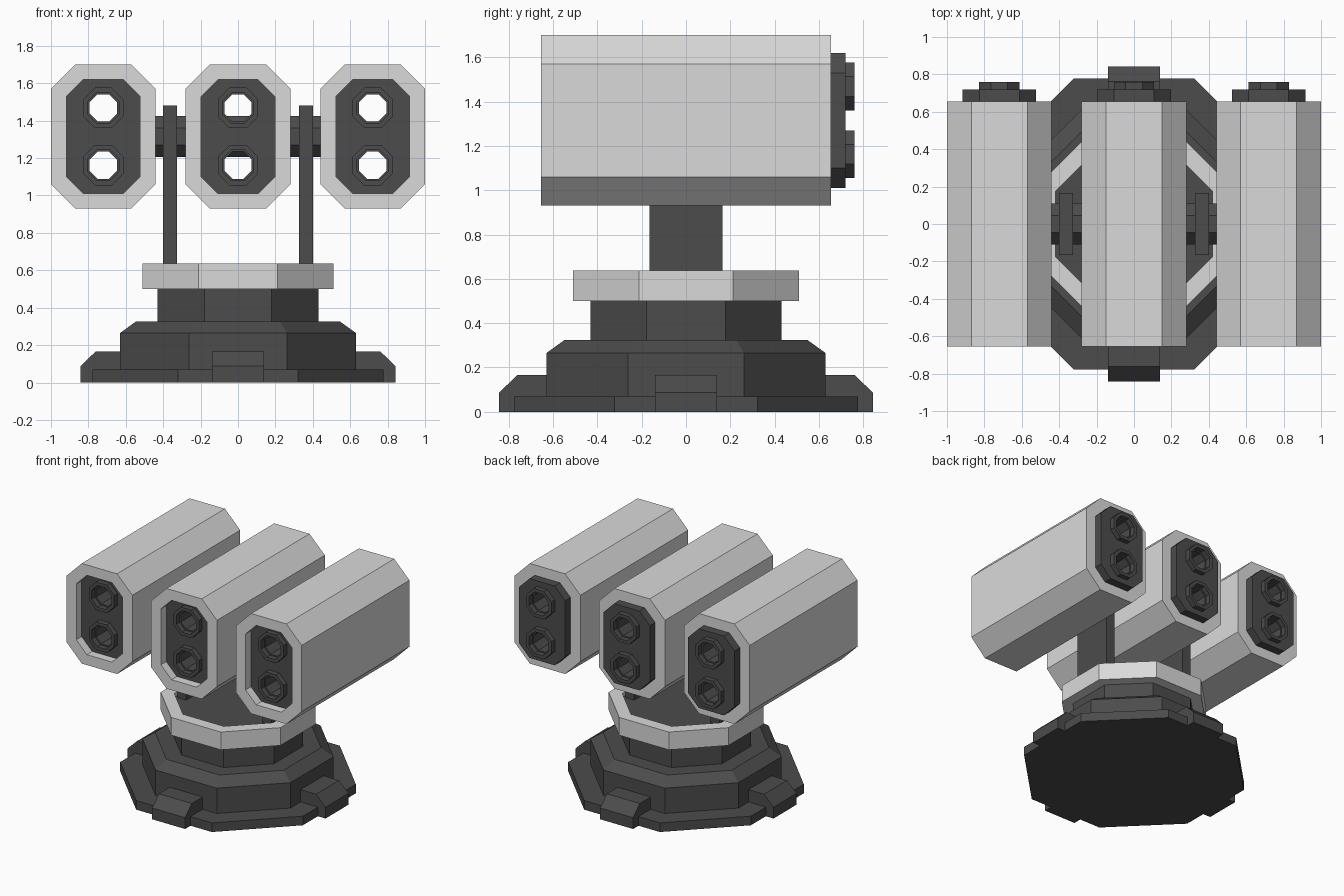
import bpy, bmesh, math
from mathutils import Matrix

if "Cube" in bpy.data.objects:
    bpy.data.objects.remove(bpy.data.objects["Cube"])


def material(name, v):
    m = bpy.data.materials.new(name)
    m.diffuse_color = (v, v, v, 1)
    m.use_nodes = True
    m.node_tree.nodes["Principled BSDF"].inputs["Base Color"].default_value = m.diffuse_color
    return m


LIGHT = material("light grey", 0.7)
DARK = material("dark grey", 0.072)
K = 2 - math.sqrt(2)          # chamfer that makes a regular octagon
PZ = 1.315                    # height of the pod axis


def octagon(hw, hh=None, c=None, cx=0.0, cy=0.0):
    hh = hw if hh is None else hh
    c = hw * K if c is None else c
    pts = [(hw, hh - c), (hw - c, hh), (c - hw, hh), (-hw, hh - c),
           (-hw, c - hh), (c - hw, -hh), (hw - c, -hh), (hw, c - hh)]
    return [(cx + x, cy + y) for x, y in pts]


def finish(name, bm, *mats):
    bmesh.ops.recalc_face_normals(bm, faces=bm.faces[:])
    me = bpy.data.meshes.new(name)
    bm.to_mesh(me)
    bm.free()
    for m in mats:
        me.materials.append(m)
    ob = bpy.data.objects.new(name, me)
    bpy.context.collection.objects.link(ob)
    return ob


def prism(loops, w0, w1, axis):
    """Extrude an outline (first loop) with holes (other loops) along an axis."""
    cu = bpy.data.curves.new("outline", 'CURVE')
    cu.dimensions, cu.fill_mode, cu.extrude = '2D', 'BOTH', (w1 - w0) / 2
    for loop in loops:
        s = cu.splines.new('POLY')
        s.points.add(len(loop) - 1)
        for p, (u, v) in zip(s.points, loop):
            p.co = (u, v, 0, 1)
        s.use_cyclic_u = True
    tmp = bpy.data.objects.new("outline", cu)
    bpy.context.collection.objects.link(tmp)
    dg = bpy.context.evaluated_depsgraph_get()
    me = bpy.data.meshes.new_from_object(tmp.evaluated_get(dg))
    bm = bmesh.new()
    bm.from_mesh(me)
    bpy.data.objects.remove(tmp)
    bpy.data.curves.remove(cu)
    bpy.data.meshes.remove(me)
    bmesh.ops.remove_doubles(bm, verts=bm.verts[:], dist=1e-4)
    for v in bm.verts:
        a, b, w = v.co.x, v.co.y, v.co.z + (w0 + w1) / 2
        v.co = {'X': (w, a, b), 'Y': (a, w, b), 'Z': (a, b, w)}[axis]
    for f in bm.faces:
        f.smooth = False
        f.material_index = 0
    bmesh.ops.recalc_face_normals(bm, faces=bm.faces[:])
    return bm


def stack(profile):
    """Eight-sided turned solid from (apothem, z) pairs."""
    bm = bmesh.new()
    rings = [[bm.verts.new((x, y, z)) for x, y in octagon(a)] for a, z in profile]
    for r, s in zip(rings, rings[1:]):
        for i in range(8):
            j = (i + 1) % 8
            bm.faces.new((r[i], r[j], s[j], s[i]))
    bm.faces.new(rings[0])
    bm.faces.new(rings[-1])
    return bm


# Stepped base and neck
finish("base", stack([(0.777, 0), (0.777, 0.07), (0.63, 0.07), (0.63, 0.265),
                      (0.547, 0.325), (0.43, 0.325), (0.43, 0.51)]), DARK)

# Four feet
foot = [(0.55, 0), (0.843, 0), (0.843, 0.087), (0.762, 0.165), (0.55, 0.165)]
for i in range(4):
    bm = prism([foot], -0.14, 0.14, 'X')
    bmesh.ops.transform(bm, matrix=Matrix.Rotation(i * math.pi / 2, 4, 'Z'), verts=bm.verts[:])
    finish(f"foot_{i + 1}", bm, DARK)

# Turntable rim with sunken dark floor
finish("turntable_rim", prism([octagon(0.51), octagon(0.42)], 0.5, 0.637, 'Z'), LIGHT)
finish("turntable_floor", prism([octagon(0.42)], 0.5, 0.607, 'Z'), DARK)

# Support arms and cross axle
for side, label in ((-1, "left"), (1, "right")):
    x = side * 0.363
    rect = [(-0.165, 0.6), (0.165, 0.6), (0.165, 1.48), (-0.165, 1.48)]
    finish(f"{label}_arm", prism([rect], x - 0.038, x + 0.038, 'X'), DARK)
finish("axle", prism([octagon(0.11, cy=PZ)], -0.5, 0.5, 'X'), DARK)

# Three launcher pods
for label, cx, side in (("left", -0.72, -1), ("centre", 0, 0), ("right", 0.72, 1)):
    inner = octagon(0.197, 0.305, 0.09, cx, PZ)
    bm = prism([octagon(0.28, 0.385, 0.13, cx, PZ), inner], -0.655, 0.655, 'Y')
    # Sunken dark window on the outward wall
    if side:
        f = max(bm.faces, key=lambda f: f.calc_center_median().x * side + f.normal.x * side)
        bmesh.ops.inset_individual(bm, faces=[f], thickness=0.08)
        for v in f.verts:
            v.co.y = math.copysign(0.167, v.co.y)
            v.co.z = PZ + math.copysign(0.133, v.co.z - PZ)
        f = bmesh.ops.extrude_discrete_faces(bm, faces=[f])["faces"][0]
        for v in f.verts:
            v.co.x -= side * 0.02
        f.material_index = 1
    finish(f"{label}_pod_shell", bm, LIGHT, DARK)

    # Dark core with two open barrels, sunken in front and proud at the back
    tubes = [PZ - 0.153, PZ + 0.153]
    holes = [octagon(0.073, cx=cx, cy=z) for z in tubes]
    finish(f"{label}_pod_core", prism([inner] + holes, -0.59, 0.72, 'Y'), DARK)
    for z, row in zip(tubes, ("lower", "upper")):
        ring = [octagon(0.108, cx=cx, cy=z), octagon(0.083, cx=cx, cy=z)]
        for y0, y1, end in ((-0.63, -0.59, "front"), (0.72, 0.76, "back")):
            finish(f"{label}_{row}_{end}_muzzle_ring", prism(ring, y0, y1, 'Y'), DARK)
